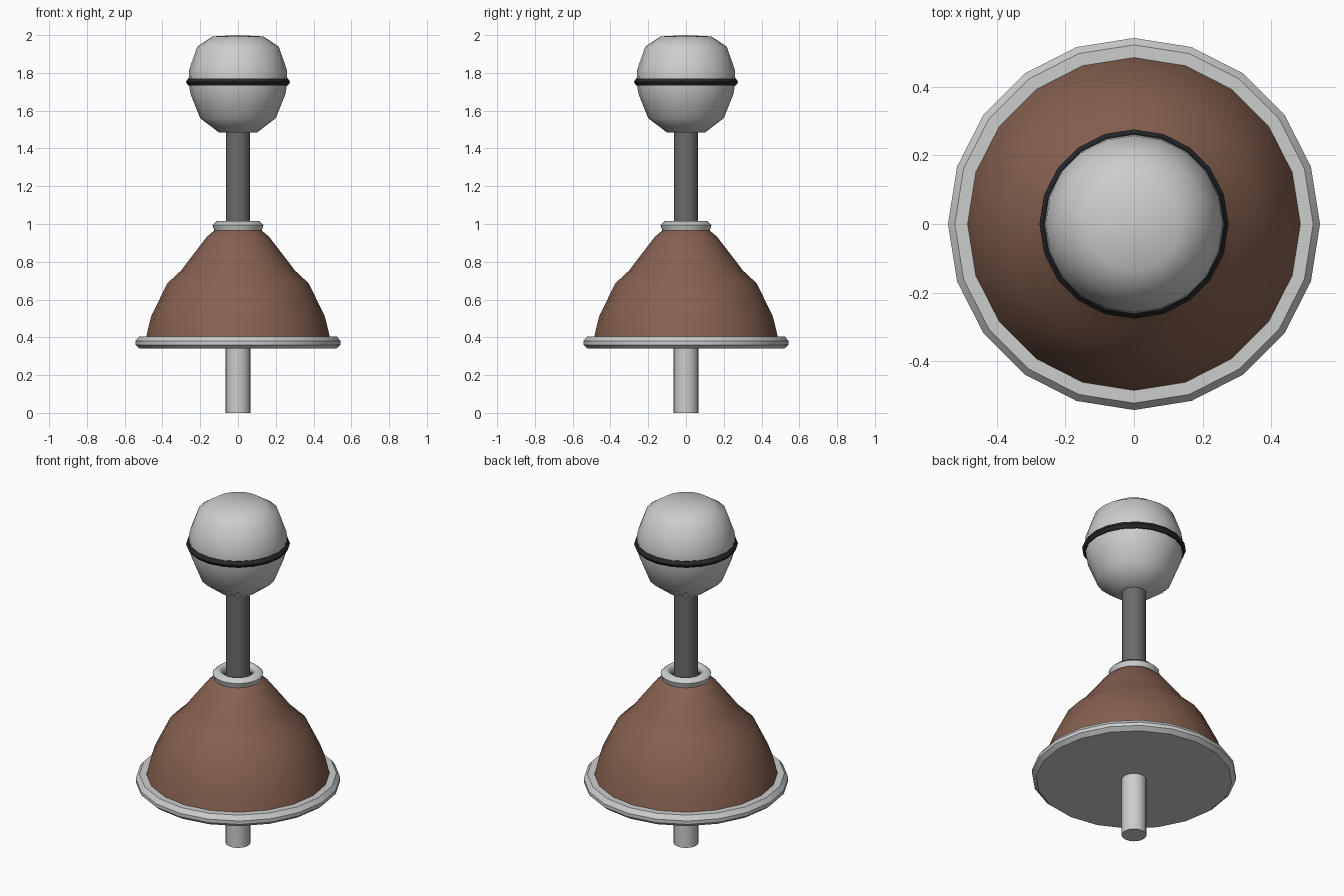
import bpy, bmesh, math

cube = bpy.data.objects.get("Cube")
if cube:
    bpy.data.objects.remove(cube, do_unlink=True)

SIDES = 20


def material(name, r, g, b):
    m = bpy.data.materials.new(name)
    m.use_nodes = True
    m.diffuse_color = (r, g, b, 1)
    m.node_tree.nodes["Principled BSDF"].inputs["Base Color"].default_value = (r, g, b, 1)
    return m


light_grey = material("light grey", 0.6, 0.61, 0.61)
dark_grey = material("dark grey", 0.15, 0.15, 0.15)
leather = material("brown leather", 0.24, 0.12, 0.08)
black = material("black", 0.02, 0.021, 0.026)


def lathe(name, profile, mat, closed=False, angle=40):
    """Spin (radius, height) points round z; a closed profile makes a ring."""
    bm = bmesh.new()
    rings = []
    for r, z in profile:
        if r == 0:
            rings.append([bm.verts.new((0, 0, z))] * SIDES)
        else:
            turns = [2 * math.pi * i / SIDES for i in range(SIDES)]
            rings.append([bm.verts.new((r * math.cos(a), r * math.sin(a), z)) for a in turns])
    pairs = list(zip(rings, rings[1:]))
    if closed:
        pairs.append((rings[-1], rings[0]))
    for low, high in pairs:
        for i in range(SIDES):
            j = (i + 1) % SIDES
            corners = list(dict.fromkeys((low[i], low[j], high[j], high[i])))
            bm.faces.new(corners)
    bmesh.ops.recalc_face_normals(bm, faces=bm.faces)
    mesh = bpy.data.meshes.new(name)
    bm.to_mesh(mesh)
    bm.free()
    mesh.materials.append(mat)
    obj = bpy.data.objects.new(name, mesh)
    bpy.context.collection.objects.link(obj)
    bpy.ops.object.select_all(action='DESELECT')
    obj.select_set(True)
    bpy.context.view_layer.objects.active = obj
    bpy.ops.object.shade_smooth_by_angle(angle=math.radians(angle))
    return obj


# Rod below the base plate and lever rod above it
lathe("lower_rod", [(0, 0), (0.066, 0), (0.066, 0.37), (0, 0.37)], light_grey)
lathe("lever_rod", [(0, 0.38), (0.064, 0.38), (0.064, 1.5), (0, 1.5)], dark_grey)

# Round base plate with bevelled rim
lathe("base_plate", [(0, 0.34), (0.52, 0.34), (0.543, 0.36), (0.543, 0.38),
                     (0.523, 0.405), (0, 0.405)], light_grey, angle=30)

# Flexible boot
lathe("boot", [(0.487, 0.4), (0.46, 0.51), (0.375, 0.685), (0.3, 0.755), (0.255, 0.815),
               (0.165, 0.932), (0.115, 0.975), (0.085, 0.985)], leather, angle=60)

# Collar ring at the top of the boot
lathe("collar", [(0.125, 0.963), (0.135, 0.995), (0.11, 1.017), (0.088, 1.01),
                 (0.08, 0.985), (0.095, 0.963)], light_grey, closed=True, angle=60)

# Rounded knob with a flat underside
lathe("knob", [(0, 1.482), (0.1, 1.484), (0.2, 1.56), (0.252, 1.69), (0.262, 1.755),
               (0.258, 1.82), (0.215, 1.94), (0.135, 1.993), (0, 2.0)], light_grey, angle=60)

# Band round the knob
lathe("knob_band", [(0.255, 1.733), (0.264, 1.733), (0.276, 1.752), (0.264, 1.771),
                    (0.255, 1.771)], black, closed=True, angle=30)
